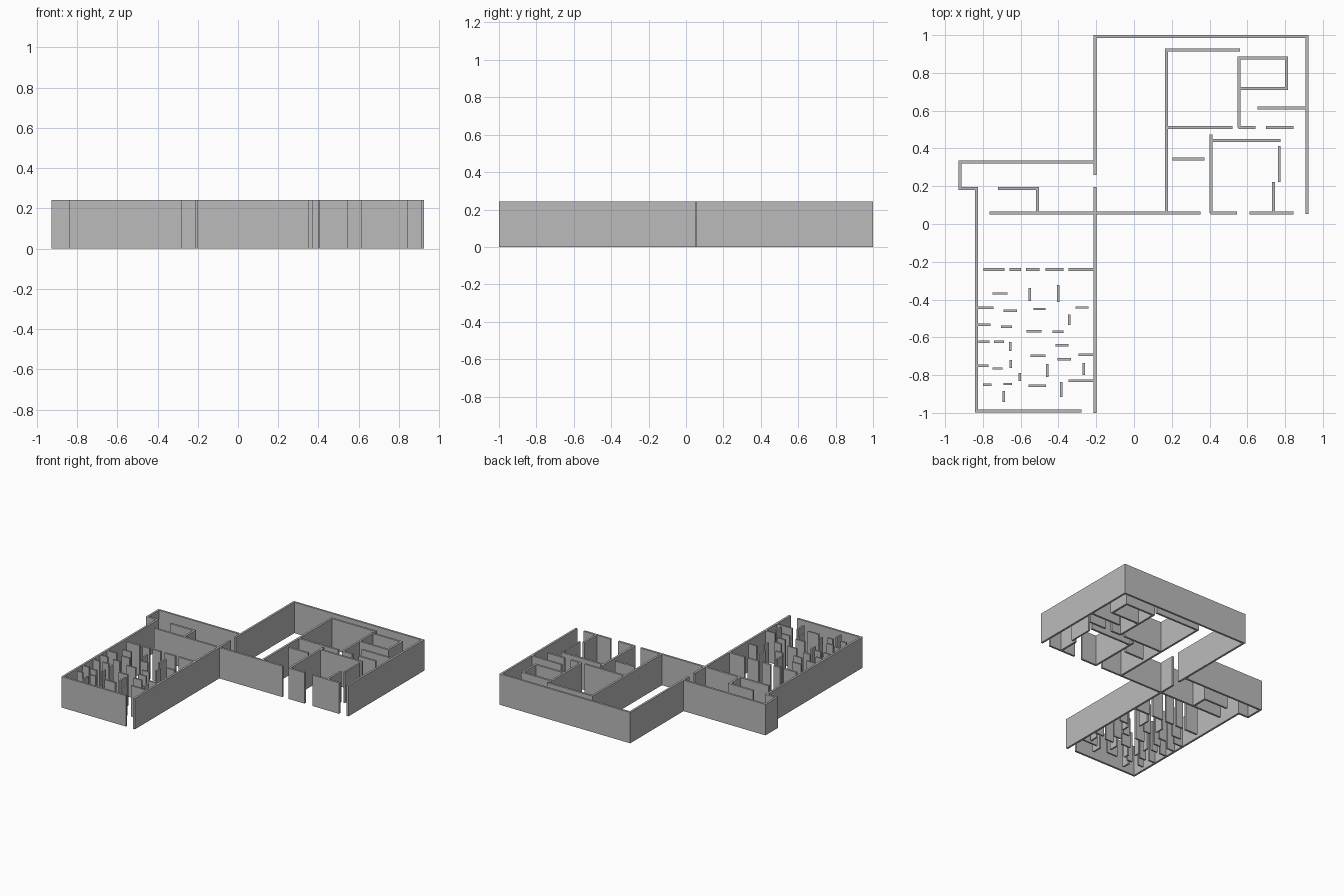
import bpy
import bmesh
from mathutils import Vector

HEIGHT = 0.243
THICK = 0.016
THIN = 0.013

if "Cube" in bpy.data.objects:
    bpy.data.objects.remove(bpy.data.objects["Cube"], do_unlink=True)

grey = bpy.data.materials.new("wall_grey")
grey.use_nodes = True
grey.diffuse_color = (0.5, 0.5, 0.5, 1)
grey.node_tree.nodes["Principled BSDF"].inputs["Base Color"].default_value = grey.diffuse_color


def wall(name, *corners, thick=THICK):
    """Upright wall of even thickness along a path, with mitred corners."""
    path = [Vector(c) for c in corners]
    normals = []
    for a, b in zip(path, path[1:]):
        d = (b - a).normalized()
        normals.append(Vector((-d.y, d.x)))
    bm = bmesh.new()
    rings = []
    for i, p in enumerate(path):
        before, after = normals[max(i - 1, 0)], normals[min(i, len(normals) - 1)]
        side = (before + after) / (1 + before.dot(after)) * thick / 2
        left, right = p + side, p - side
        rings.append([bm.verts.new((q.x, q.y, z)) for q, z in
                      ((left, 0), (right, 0), (right, HEIGHT), (left, HEIGHT))])
    for a, b in zip(rings, rings[1:]):
        for k in range(4):
            n = (k + 1) % 4
            bm.faces.new((a[k], a[n], b[n], b[k]))
    bm.faces.new(rings[0])
    bm.faces.new(rings[-1])
    bmesh.ops.recalc_face_normals(bm, faces=bm.faces)
    mesh = bpy.data.meshes.new(name)
    bm.to_mesh(mesh)
    bm.free()
    mesh.materials.append(grey)
    bpy.context.collection.objects.link(bpy.data.objects.new(name, mesh))


def across(name, x_start, x_end, y, thick=THICK):
    wall(name, (x_start, y), (x_end, y), thick=thick)


def along(name, x, y_start, y_end, thick=THICK):
    wall(name, (x, y_start), (x, y_end), thick=thick)


# Outer shells of the two wings
wall("east_wing_outer_wall", (-.206, .26), (-.206, .992), (.917, .992), (.917, .053))
along("shared_long_wall", -.206, .195, -1)
wall("west_wing_outer_wall", (-.206, .328), (-.92, .328), (-.92, .188),
     (-.833, .188), (-.833, -.99), (-.278, -.99))

# Corridor and entrance front
across("corridor_long_wall", -.765, .352, .058)
wall("corridor_closet_wall", (-.72, .188), (-.512, .188), (-.512, .058))
across("entrance_wall_left", .405, .545, .058)
across("entrance_wall_right", .612, .845, .058)

# East wing rooms
wall("east_inner_wall", (.172, .058), (.172, .92), (.56, .92))
across("hall_wall_long", .172, .522, .51)
across("hall_wall_short", .553, .643, .51)
across("hall_wall_end", .70, .845, .51)
wall("store_room_wall", (.556, .51), (.556, .88), (.807, .88), (.807, .717), (.556, .717))
across("side_room_wall", .653, .917, .613)
across("front_room_back_wall", .408, .775, .442)
along("front_room_left_wall", .408, .475, .058)
along("front_room_upper_right_wall", .77, .412, .222, THIN)
along("front_room_lower_right_wall", .738, .222, .058)
across("lobby_screen", .204, .373, .344)

# Row of panels that closes off the west hall
for start, end in ((-.796, -.685), (-.658, -.598), (-.572, -.5), (-.468, -.373), (-.346, -.206)):
    across("west_hall_divider", start, end, -.241)

# Screens in the west hall, running left to right
across("screen_back_left", -.748, -.669, -.368, THIN)
across("screen_wall_stub_back", -.833, -.745, -.444, THIN)
across("screen_back_inner", -.69, -.62, -.46, THIN)
across("screen_back_middle", -.532, -.468, -.45, THIN)
across("screen_back_right", -.31, -.24, -.442, THIN)
across("screen_wall_stub_upper", -.828, -.76, -.534, THIN)
across("screen_upper_left", -.705, -.645, -.545, THIN)
across("screen_upper_middle", -.569, -.489, -.569, THIN)
across("screen_upper_right", -.432, -.373, -.571, THIN)
across("screen_wall_stub_middle", -.823, -.765, -.624, THIN)
across("screen_middle_left", -.74, -.687, -.624, THIN)
across("screen_middle_right", -.415, -.347, -.643, THIN)
across("screen_lower_middle", -.548, -.468, -.698, THIN)
across("screen_lower_right", -.405, -.333, -.717, THIN)
across("screen_right_wall_stub", -.294, -.206, -.693, THIN)
across("screen_wall_stub_lower", -.833, -.77, -.751, THIN)
across("screen_lower_left", -.748, -.695, -.765, THIN)
across("screen_right_wall_stub_front", -.346, -.206, -.831, THIN)
across("screen_front_left", -.8, -.754, -.852, THIN)
across("screen_front_inner", -.69, -.645, -.847, THIN)
across("screen_front_middle", -.558, -.465, -.857, THIN)

# Screens in the west hall, running front to back
along("fin_back_middle", -.553, -.339, -.407, THIN)
along("fin_back_right", -.402, -.323, -.413, THIN)
along("fin_upper_right", -.343, -.48, -.535, THIN)
along("fin_middle_left", -.655, -.624, -.672, THIN)
along("fin_lower_left", -.652, -.72, -.762, THIN)
along("fin_lower_inner", -.606, -.788, -.831, THIN)
along("fin_lower_middle", -.46, -.74, -.81, THIN)
along("fin_front_right", -.384, -.836, -.915, THIN)
along("fin_lower_right", -.267, -.735, -.8, THIN)
along("fin_front_left", -.69, -.883, -.942, THIN)
